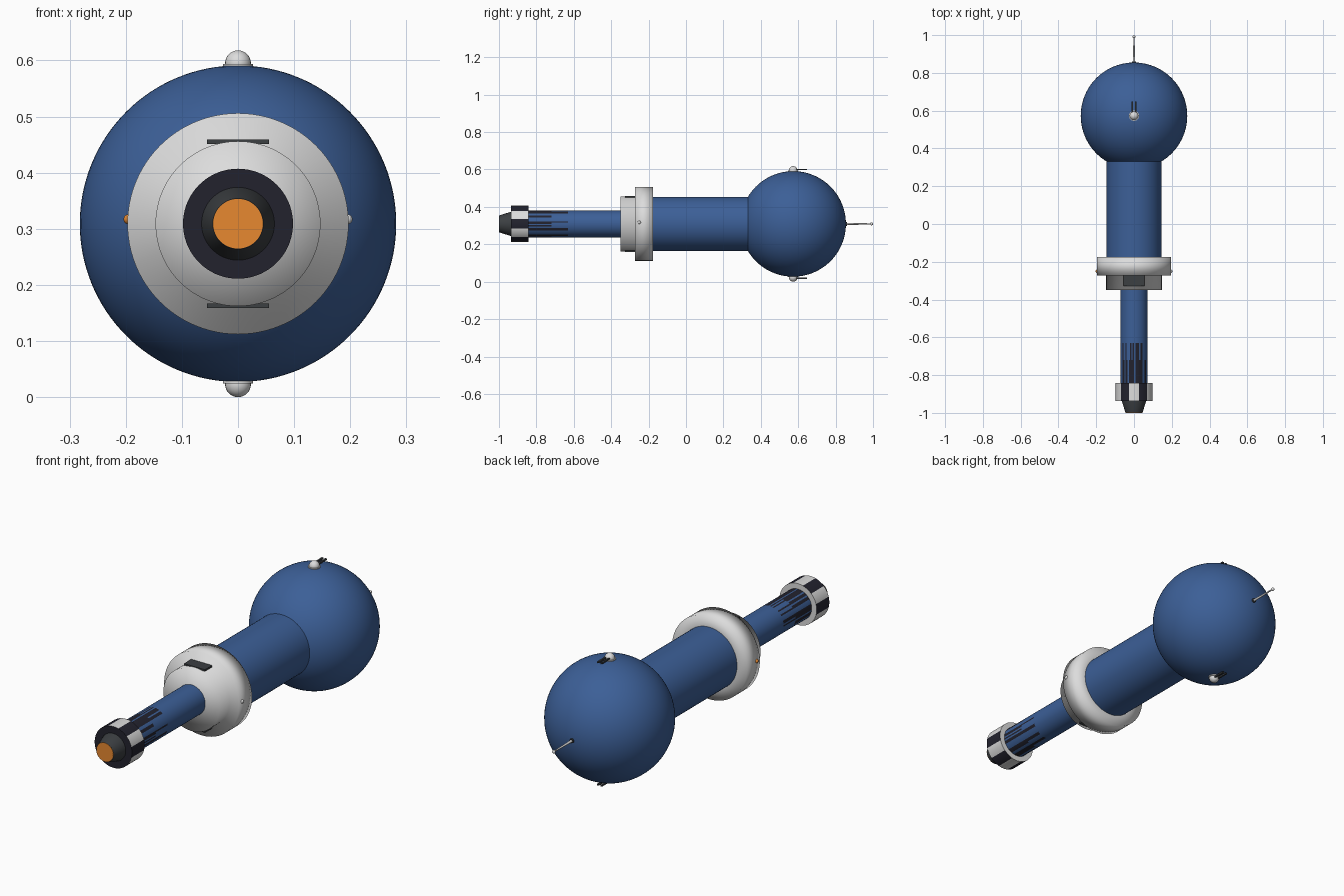
import bpy, bmesh, math, random
from mathutils import Vector

if "Cube" in bpy.data.objects:
    bpy.data.objects.remove(bpy.data.objects["Cube"])

random.seed(4)
ZC = 0.309      # height of the long axis
SY = 0.573      # sphere centre along y
SR = 0.282      # sphere radius


def mat(name, r, g, b):
    m = bpy.data.materials.new(name)
    m.diffuse_color = (r, g, b, 1)
    m.use_nodes = True
    m.node_tree.nodes["Principled BSDF"].inputs["Base Color"].default_value = m.diffuse_color
    return m


BLUE = mat("blue", 0.045, 0.115, 0.31)
WHITE = mat("off white", 0.72, 0.72, 0.72)
ORANGE = mat("orange", 0.80, 0.25, 0.03)
GREY = mat("dark grey", 0.045, 0.05, 0.055)
NAVY = mat("near black", 0.016, 0.016, 0.027)


def finish(bm, name, mats, angle=None):
    bmesh.ops.recalc_face_normals(bm, faces=bm.faces[:])
    me = bpy.data.meshes.new(name)
    bm.to_mesh(me)
    bm.free()
    ob = bpy.data.objects.new(name, me)
    bpy.context.collection.objects.link(ob)
    for m in mats:
        me.materials.append(m)
    if angle is None:
        for p in me.polygons:
            p.use_smooth = True
    elif angle > 0:
        bpy.context.view_layer.objects.active = ob
        ob.select_set(True)
        bpy.ops.object.shade_smooth_by_angle(angle=math.radians(angle))
        ob.select_set(False)
    return ob


def lathe(name, profile, mats, segs=64, rule=None, angle=35,
          origin=(0, 0, ZC), axis=(0, 1, 0)):
    """Turn (position along axis, radius) points around the axis, capping open ends."""
    bm = bmesh.new()
    q = Vector((0, 0, 1)).rotation_difference(Vector(axis))
    o = Vector(origin)
    rings = []
    for t, r in profile:
        if r == 0:
            rings.append([bm.verts.new(o + q @ Vector((0, 0, t)))])
        else:
            rings.append([bm.verts.new(o + q @ Vector((
                r * math.cos(2 * math.pi * i / segs),
                r * math.sin(2 * math.pi * i / segs), t))) for i in range(segs)])
    for k in range(len(rings) - 1):
        a, b = rings[k], rings[k + 1]
        for i in range(segs):
            j = (i + 1) % segs
            if len(a) == 1:
                vs = [a[0], b[j], b[i]]
            elif len(b) == 1:
                vs = [a[i], a[j], b[0]]
            else:
                vs = [a[i], a[j], b[j], b[i]]
            f = bm.faces.new(vs)
            if rule:
                f.material_index = rule(k, i)
    for ring, k in ((rings[0], -1), (rings[-1], len(rings))):
        if len(ring) > 1:
            f = bm.faces.new(ring)
            if rule:
                f.material_index = rule(k, 0)
    return finish(bm, name, mats, angle)


def box(name, centre, size, m):
    bm = bmesh.new()
    bmesh.ops.create_cube(bm, size=1)
    for v in bm.verts:
        v.co = Vector([c * s + o for c, s, o in zip(v.co, size, centre)])
    return finish(bm, name, [m], 0)


def ball(name, centre, r, m, u=24, v=16):
    bm = bmesh.new()
    bmesh.ops.create_uvsphere(bm, u_segments=u, v_segments=v, radius=r)
    bmesh.ops.translate(bm, verts=bm.verts[:], vec=centre)
    return finish(bm, name, [m])


# Main sphere and neck
ball("rear_sphere", (0, SY, ZC), SR, BLUE, 96, 64)
lathe("neck", [(-0.20, 0.145), (0.36, 0.145)], [BLUE])

# Stepped collar, softly shaded
lathe("collar", [(-0.348, 0), (-0.350, 0.147), (-0.273, 0.147), (-0.273, 0.197),
                 (-0.176, 0.197), (-0.176, 0.14)], [WHITE], 96, angle=None)

# Plates above and below the collar, lamps left and right
for s, side in ((1, "top"), (-1, "bottom")):
    box(f"collar_plate_{side}", (0, -0.30, ZC + s * 0.146), (0.11, 0.054, 0.008), GREY)
ball("left_lamp", (-0.195, -0.25, ZC + 0.008), 0.009, ORANGE)
ball("right_lamp", (0.195, -0.25, ZC + 0.008), 0.009, WHITE)

# Barrel with irregular dark streaks towards the front
streak = [random.choice((-0.6, 0, 1, 1.5, 2)) for _ in range(64)]
lathe("barrel", [(-0.86, 0.072), (-0.72, 0.072), (-0.63, 0.072), (-0.50, 0.072), (-0.34, 0.072)],
      [BLUE, NAVY], 64, rule=lambda k, i: int(0 <= k < 3 and k < streak[i]))


# Muzzle ring: pale band with six dark sectors, dark front face
def muzzle_rule(k, i):
    if k < 1:
        return 1
    return int(k == 1 and ((i * 5 + 2.5 + 13) % 60) < 26)


lathe("muzzle_ring", [(-0.936, 0.05), (-0.936, 0.098), (-0.841, 0.098), (-0.841, 0.06)],
      [WHITE, NAVY], 72, rule=muzzle_rule)

# Tapered nozzle with bright tip
lathe("nozzle", [(-0.999, 0.045), (-0.936, 0.065), (-0.92, 0.065)], [GREY], 48)
lathe("nozzle_tip", [(-1.0, 0.0445), (-0.995, 0.0445)], [ORANGE], 48)

# Domes with twin fins above and below the sphere
for s, side in ((1, "top"), (-1, "bottom")):
    base = ZC + s * SR
    lathe(f"dome_base_{side}", [(-0.01, 0.027), (0.003, 0.027), (0.003, 0)], [WHITE], 32,
          origin=(0, SY, base), axis=(0, 0, s))
    ball(f"dome_{side}", (0, SY, base + s * 0.004), 0.023, WHITE)
    for x in (-0.009, 0.009):
        box(f"dome_fin_{side}", (x, SY + 0.04, base + s * 0.009), (0.008, 0.07, 0.007), GREY)

# Rear antenna
tail = SY + SR
lathe("antenna_base", [(tail - 0.01, 0.011), (tail + 0.006, 0.010)], [GREY], 24)
lathe("antenna_rod", [(tail, 0.006), (0.99, 0.003)], [WHITE], 16)
ball("antenna_tip", (0, 0.992, ZC), 0.008, WHITE, 16, 12)
